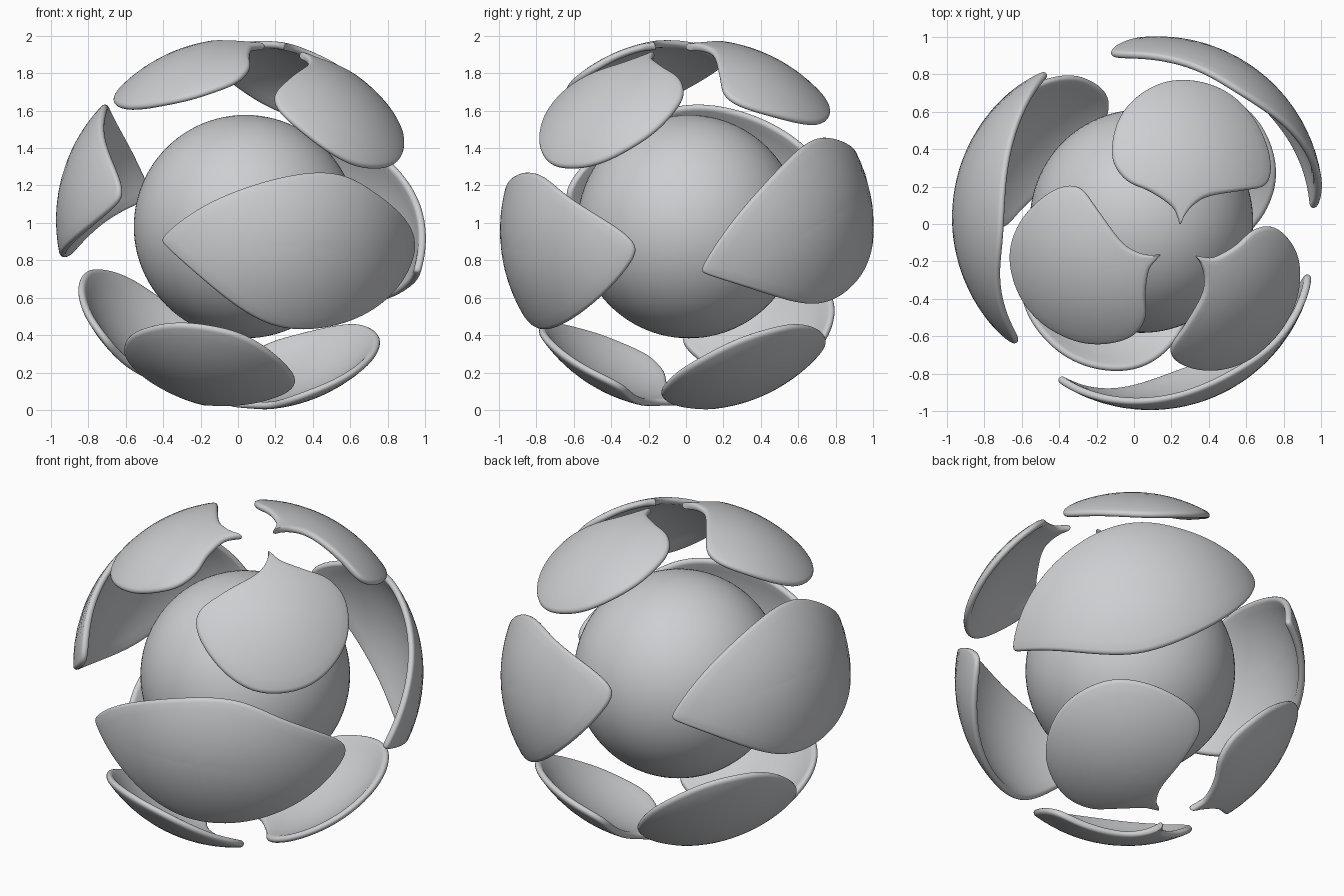
import bpy, bmesh, math
from mathutils import Vector, Matrix

if "Cube" in bpy.data.objects:
    bpy.data.objects.remove(bpy.data.objects["Cube"])

grey = bpy.data.materials.new("light grey")
grey.diffuse_color = (0.61, 0.62, 0.64, 1)
grey.use_nodes = True
grey.node_tree.nodes["Principled BSDF"].inputs["Base Color"].default_value = grey.diffuse_color

CORE = Vector((0.04, 0.015, 0.98))     # centre of the ball and of the burst shell
R, T, RIM = 0.887, 0.04, 0.03          # plate curvature, thickness, rim rounding
PUSH = 0.132                           # how far each plate is pushed outward
N_SUB = 8                              # spline samples per outline point

# Tilted three-fold axis K and the direction M of the front side plate
K = Vector((0.204, -0.130, 0.970)).normalized()
M = Vector((math.cos(math.radians(291.4)), math.sin(math.radians(291.4)), 0))
M = (M - K * M.dot(K)).normalized()

# Front side plate outline (x, z) and back upper petal outline (x, y)
SIDE = [(-.41, .925), (-.206, 1.086), (.06, 1.20), (.30, 1.262), (.47, 1.276),
        (.62, 1.243), (.79, 1.125), (.955, .915), (.928, .77), (.81, .594),
        (.57, .455), (.275, .422), (.06, .50), (-.206, .71), (-.393, .877)]
PETAL = [(.25, -.005), (.236, .035), (.203, .096), (.086, .176), (-.048, .24),
         (-.123, .374), (-.075, .588), (.086, .738), (.273, .78), (.487, .722),
         (.647, .572), (.738, .348), (.717, .214), (.594, .182), (.406, .15),
         (.316, .096), (.268, .035)]


def depth(a, b):
    return math.sqrt(R * R - a * a - b * b)


def half_turn(v):
    """Half turn of a direction about M, from upper to lower petals."""
    return 2 * M * M.dot(v) - v


# Curvature centres of the three kinds of plate
side_n = (M + 0.04 * K).normalized()
top_n = Vector((0.28, 0.43, 0.86)).normalized()
side_c = CORE + side_n * PUSH
top_c = CORE + top_n * PUSH
low_c = CORE + K * 0.025 + half_turn(top_n) * PUSH

side_pts = [Vector((x, side_c.y - depth(x - side_c.x, z - side_c.z), z)) for x, z in SIDE]
top_pts = [Vector((x, y, top_c.z + depth(x - top_c.x, y - top_c.y))) for x, y in PETAL]
pivot = CORE + K * 0.043
low_pts = [pivot + half_turn(p - pivot) for p in top_pts]


def smooth_loop(pts, passes):
    """Closed Catmull-Rom curve of directions, lightly relaxed."""
    out, n = [], len(pts)
    for i in range(n):
        p0, p1, p2, p3 = (pts[(i + j) % n] for j in (-1, 0, 1, 2))
        for s in range(N_SUB):
            t = s / N_SUB
            q = 0.5 * (2 * p1 + (p2 - p0) * t + (2 * p0 - 5 * p1 + 4 * p2 - p3) * t * t
                       + (3 * p1 - p0 - 3 * p2 + p3) * t ** 3)
            out.append(q)
    n = len(out)
    for _ in range(passes):
        out = [(out[i - 1] + 2 * out[i] + out[(i + 1) % n]) / 4 for i in range(n)]
    return [q.normalized() for q in out]


def shell_piece(name, pts, centre, turn, passes):
    """Curved plate with a rounded rim, rotated about the tilted axis."""
    loop = smooth_loop([p - centre for p in pts], passes)
    mid = sum(loop, Vector()).normalized()
    # Rings as (fraction of the way in, inset at the rim, radius)
    fr = [i / 9 for i in range(1, 9)]
    rings = [(f, RIM, R) for f in reversed(fr)]
    for i in range(9):
        ang = math.pi * i / 8
        rings.append((0, RIM * (1 - math.sin(ang)), R - T / 2 + T / 2 * math.cos(ang)))
    rings += [(f, RIM, R - T) for f in fr]

    rot = Matrix.Rotation(turn, 3, K)
    bm = bmesh.new()

    def vert(d, rad):
        return bm.verts.new(CORE + rot @ (centre - CORE + d.normalized() * rad))

    rows = []
    for f, inset, rad in rings:
        row = []
        for d in loop:
            s = inset / (mid - d).length
            row.append(vert(d.lerp(mid, s + (1 - s) * f), rad))
        rows.append(row)
    n = len(loop)
    for a, b in zip(rows, rows[1:]):
        for i in range(n):
            bm.faces.new((a[i], a[(i + 1) % n], b[(i + 1) % n], b[i]))
    for row, rad in ((rows[0], R), (rows[-1], R - T)):
        c = vert(mid, rad)
        for i in range(n):
            bm.faces.new((c, row[i], row[(i + 1) % n]))
    bmesh.ops.recalc_face_normals(bm, faces=bm.faces)
    for f in bm.faces:
        f.smooth = True
    me = bpy.data.meshes.new(name)
    bm.to_mesh(me)
    bm.free()
    me.materials.append(grey)
    bpy.context.collection.objects.link(bpy.data.objects.new(name, me))


# Three side plates, three upper petals, three lower petals
for i in range(3):
    turn = math.radians(120 * i)
    shell_piece(f"side_plate_{i + 1}", side_pts, side_c, turn, 16)
    shell_piece(f"upper_petal_{i + 1}", top_pts, top_c, turn, 3)
    shell_piece(f"lower_petal_{i + 1}", low_pts, low_c, turn, 3)

# Inner ball
bpy.ops.mesh.primitive_uv_sphere_add(segments=96, ring_count=48, radius=0.597,
                                     location=CORE)
ball = bpy.context.object
ball.name = "inner_ball"
ball.data.materials.append(grey)
bpy.ops.object.shade_smooth()
